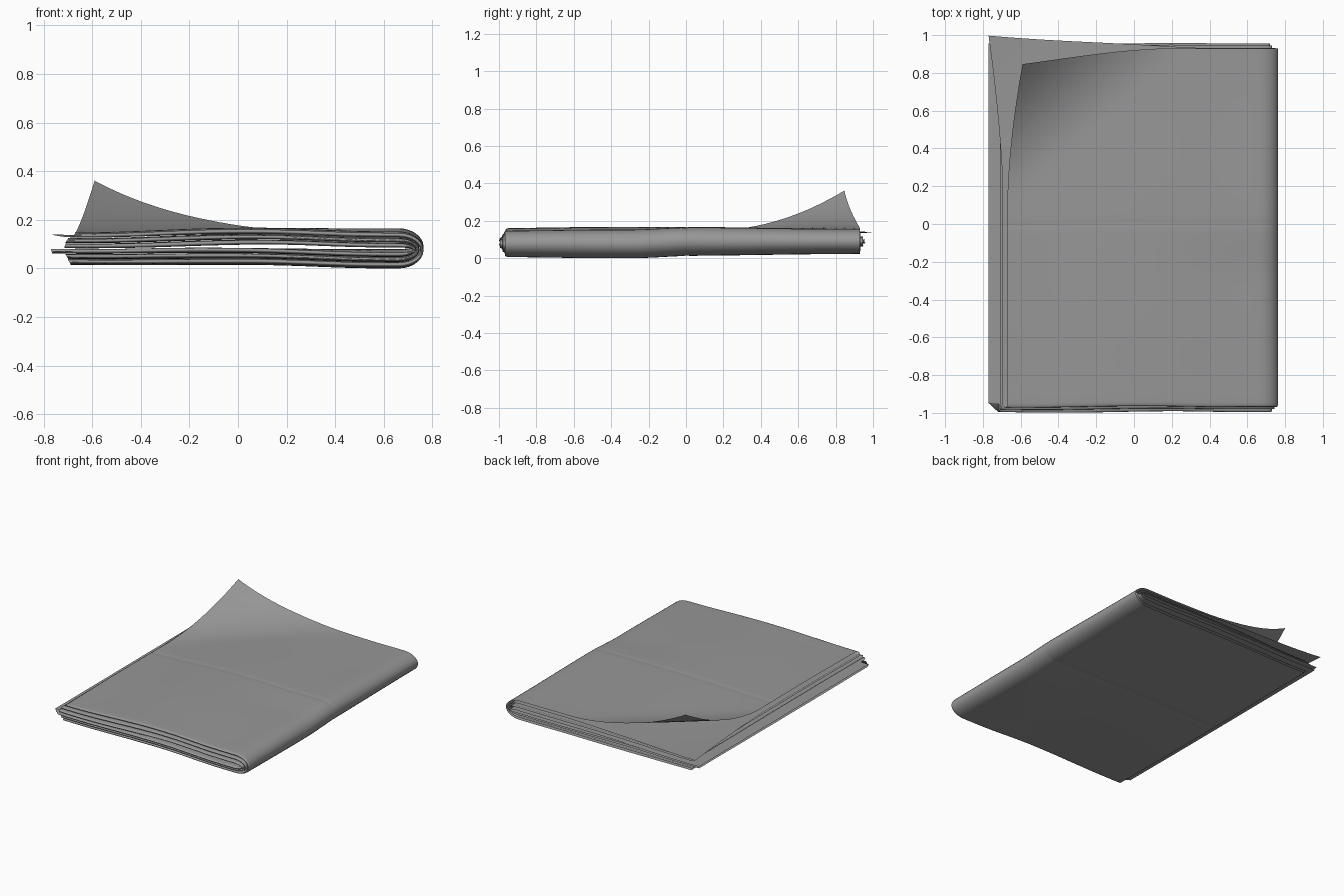
import bpy, bmesh, math

if "Cube" in bpy.data.objects:
    bpy.data.objects.remove(bpy.data.objects["Cube"])

SPINE_X = 0.66          # where the round spine starts
FOLD = 0.025            # depth of the rounded front fold


def clamp(v):
    return max(0.0, min(1.0, v))


def smooth(a, b, v):
    t = clamp((v - a) / (b - a))
    return t * t * (3 - 2 * t)


def centre(x, y):
    # middle height of the stack, sagging at the front of the spine
    z = 0.090 - 0.013 * smooth(0.0, 0.66, x) * (1 - smooth(-0.3, 0.05, y))
    z -= 0.007 * smooth(-0.1, -0.7, x)
    return z + 0.002 * math.sin(5.5 * x + 1.0) * (1 - smooth(0.3, 0.66, x))


def fatness(x, y):
    # stack is thickest in the front middle, thinner at the edges
    k = 0.98 - 0.13 * smooth(-0.1, 0.9, y) - 0.08 * smooth(-0.4, -1.0, y)
    k *= 1.0 - 0.13 * smooth(0.0, -0.7, x)
    return k - 0.03 * math.exp(-(y / 0.012) ** 2)


def corner(x, y, x0, y0, xs, ys):
    # 0 on the flat sheet, 1 at its back left corner
    a, b = clamp((xs - x) / (xs - x0)), clamp((y - ys) / (y0 - ys))
    return max(0.0, a + b - 1)


def section(name, r0, r1, yf, back, top_l, bot_l, lift=False):
    """Doubled paper section: folded at the front, wrapped round the spine."""
    ys0 = sorted({round(i / 18, 4) for i in range(-17, 17)} | {-0.03, -0.012, 0.0, 0.012, 0.03})
    rows = []
    for side in (0, 1):
        ys = [back[side]] + [y for y in reversed(ys0) if yf + FOLD + 0.01 < y < back[side] - 0.02]
        part = [(y, float(side)) for y in ys + [yf + FOLD]]
        rows += part if side == 0 else part[::-1]
        if side == 0:
            for i in range(1, 8):
                a = math.pi * i / 8
                rows.append((yf + FOLD * (1 - math.sin(a)), 0.5 - 0.5 * math.cos(a)))
    bm = bmesh.new()
    grid = []
    for y, w in rows:
        r = r0 + (r1 - r0) * w
        xl = top_l[0] + (top_l[1] - top_l[0]) * w
        xb = bot_l[0] + (bot_l[1] - bot_l[0]) * w
        pts = []
        n = 30
        for i in range(n):
            pts.append((xl + (SPINE_X - xl) * i / n, r, True))
        reach = 0.06 + (r - 0.012) * 0.66
        for i in range(15):
            a = math.pi * i / 14
            pts.append((SPINE_X + reach * math.sin(a), r * math.cos(a), False))
        for i in range(1, n + 1):
            pts.append((SPINE_X + (xb - SPINE_X) * i / n, -r, False))
        line = []
        for x, h, top in pts:
            X, Y = x, y
            # the central gap closes towards the open edge
            h -= math.copysign(0.009 * smooth(0.3, -0.4, x) * clamp((0.06 - r) / 0.05), h)
            z = centre(x, y) + h * fatness(x, y)
            Y += 0.004 * math.sin(5 * x + 20 * r) * (1 - smooth(0.2, 0.6, x))
            if lift and top and w < 0.5:
                # raised cover corner
                s = corner(x, y, xl, back[0], 0.25, 0.12)
                z += 0.222 * s ** 1.9
                X += 0.08 * s ** 1.6
                Y -= 0.08 * s ** 1.4
            elif lift and top and w > 0.5:
                # flared corner of the sheet beneath
                s = corner(x, y, xl, back[1], 0.3, 0.1)
                z += 0.016 * s ** 2
                X -= 0.078 * s ** 1.6
                Y += 0.068 * s ** 1.2
            if not top and x < -0.72:
                # short front corner of the protruding lower edge
                Y = max(Y, -0.95)
            line.append(bm.verts.new((X, Y, z)))
        grid.append(line)
    for a, b in zip(grid, grid[1:]):
        for j in range(len(a) - 1):
            bm.faces.new((a[j], a[j + 1], b[j + 1], b[j]))
    bmesh.ops.recalc_face_normals(bm, faces=bm.faces)
    me = bpy.data.meshes.new(name)
    bm.to_mesh(me)
    bm.free()
    me.materials.append(paper)
    for p in me.polygons:
        p.use_smooth = True
    ob = bpy.data.objects.new(name, me)
    bpy.context.collection.objects.link(ob)
    return ob


# dark grey paper
paper = bpy.data.materials.new("grey_paper")
paper.diffuse_color = (0.31, 0.31, 0.31, 1)
paper.use_nodes = True
paper.node_tree.nodes["Principled BSDF"].inputs["Base Color"].default_value = paper.diffuse_color

parts = [
    # cover section with the raised corner
    section("cover_section", 0.078, 0.058, -0.968, (0.93, 0.932),
            (-0.67, -0.692), (-0.69, -0.70), lift=True),
    # middle section
    section("middle_section", 0.052, 0.035, -0.98, (0.925, 0.93),
            (-0.70, -0.71), (-0.70, -0.71)),
    # inner section, its lower half sticking out at the left
    section("inner_section", 0.030, 0.011, -0.995, (0.945, 0.955),
            (-0.71, -0.715), (-0.765, -0.77)),
]

# rest the stack on the ground
low = min(v.co.z for o in parts for v in o.data.vertices)
for o in parts:
    for v in o.data.vertices:
        v.co.z -= low
